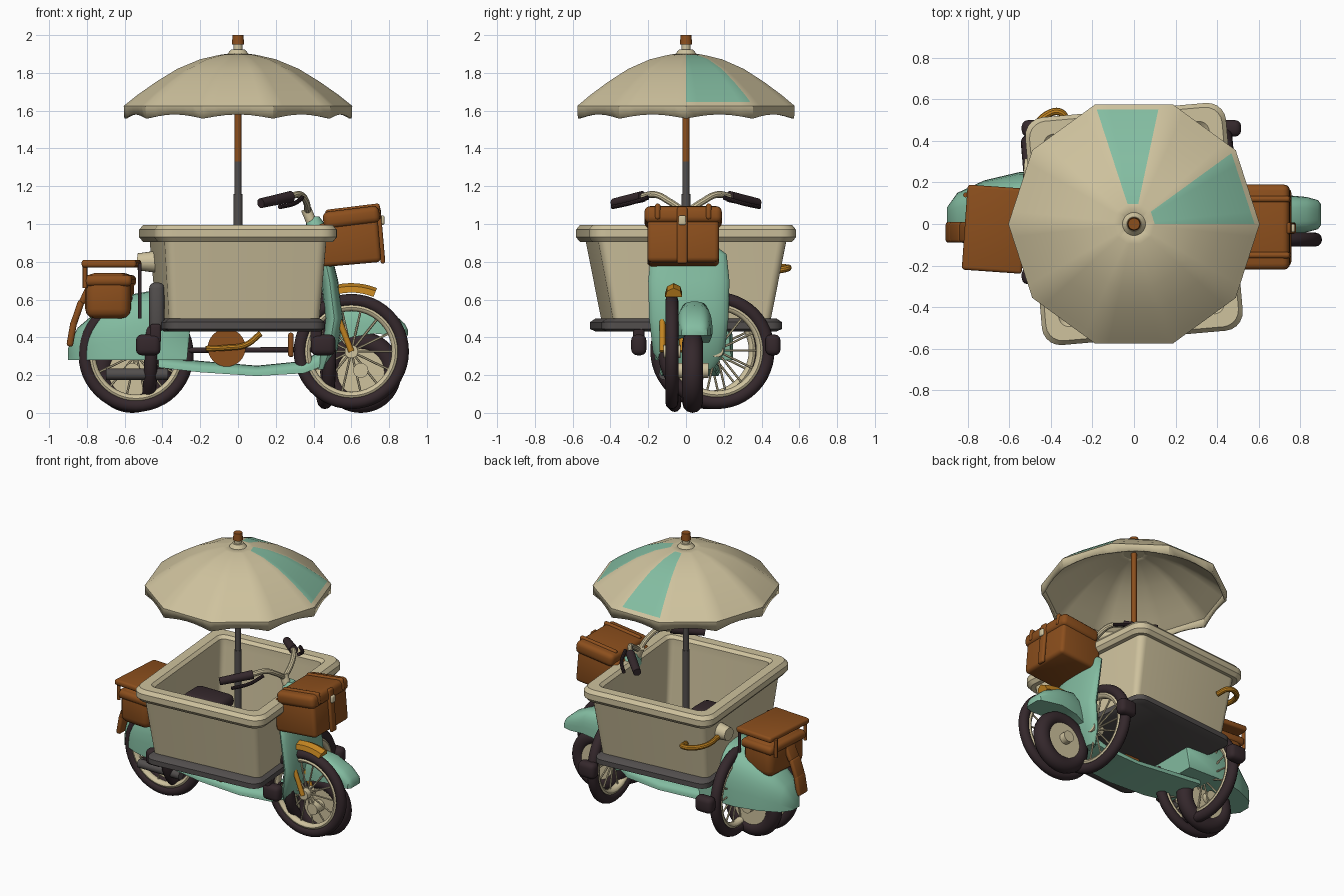
import bpy, bmesh, math
from mathutils import Vector, Matrix, Euler

if "Cube" in bpy.data.objects:
    bpy.data.objects.remove(bpy.data.objects["Cube"])

def mat(name, c):
    m = bpy.data.materials.new(name)
    m.diffuse_color = (*c, 1)
    m.use_nodes = True
    m.node_tree.nodes["Principled BSDF"].inputs["Base Color"].default_value = m.diffuse_color
    return m

CREAM = mat("cream", (0.62, 0.54, 0.34))
TEAL = mat("teal", (0.23, 0.51, 0.36))
BROWN = mat("leather brown", (0.26, 0.077, 0.012))
DARK = mat("dark rubber", (0.035, 0.021, 0.025))
GRAY = mat("grey metal", (0.085, 0.077, 0.075))
GOLD = mat("golden orange", (0.54, 0.23, 0.015))

def add(name, bm, m):
    bmesh.ops.recalc_face_normals(bm, faces=bm.faces)
    me = bpy.data.meshes.new(name)
    bm.to_mesh(me)
    bm.free()
    o = bpy.data.objects.new(name, me)
    me.materials.append(m)
    bpy.context.collection.objects.link(o)
    return o

def box(name, c, s, m, rot=(0, 0, 0), bev=0.015):
    bm = bmesh.new()
    bmesh.ops.create_cube(bm, size=1, matrix=Matrix.Diagonal((*s, 1)))
    bmesh.ops.bevel(bm, geom=bm.edges[:], offset=min(bev, min(s) * 0.45), segments=3, affect='EDGES', profile=0.5)
    bm.transform(Matrix.Translation(c) @ Euler([math.radians(a) for a in rot]).to_matrix().to_4x4())
    return add(name, bm, m)

def rod(name, a, b, r, m, r2=None, n=20):
    a, b = Vector(a), Vector(b)
    bm = bmesh.new()
    q = (b - a).to_track_quat('Z', 'Y').to_matrix().to_4x4()
    bmesh.ops.create_cone(bm, cap_ends=True, segments=n, radius1=r, radius2=r if r2 is None else r2,
                          depth=(b - a).length, matrix=Matrix.Translation((a + b) / 2) @ q)
    return add(name, bm, m)

def tube(name, pts, r, m):
    cu = bpy.data.curves.new(name, 'CURVE')
    cu.dimensions = '3D'
    cu.bevel_depth, cu.bevel_resolution, cu.use_fill_caps = r, 3, True
    sp = cu.splines.new('BEZIER')
    sp.bezier_points.add(len(pts) - 1)
    for p, co in zip(sp.bezier_points, pts):
        p.co = co
        p.handle_left_type = p.handle_right_type = 'AUTO'
    o = bpy.data.objects.new(name, cu)
    bpy.context.collection.objects.link(o)
    cu.materials.append(m)
    bpy.ops.object.select_all(action='DESELECT')
    o.select_set(True)
    bpy.context.view_layer.objects.active = o
    bpy.ops.object.convert(target='MESH')
    return o

def loft(name, rings, m, loop=False):
    bm = bmesh.new()
    R = [[bm.verts.new(p) for p in ring] for ring in rings]
    n = len(R[0])
    for a, b in zip(R, R[1:] + (R[:1] if loop else [])):
        for i in range(n):
            bm.faces.new((a[i], a[(i + 1) % n], b[(i + 1) % n], b[i]))
    if not loop:
        bm.faces.new(R[0])
        bm.faces.new(R[-1])
    return add(name, bm, m)

def torus(name, c, R, r, axis, m, flat=1.0):
    turn = Vector(axis).to_track_quat('Z', 'Y')
    rings = []
    for i in range(48):
        a = i * math.tau / 48
        rings.append([Vector(c) + turn @ Vector(((R + r * math.cos(b)) * math.cos(a), (R + r * math.cos(b)) * math.sin(a),
                      r * flat * math.sin(b))) for b in [j * math.tau / 12 for j in range(12)]])
    return loft(name, rings, m, loop=True)

def wheel(name, c, R, r, axis, hub=0.035, spokes=14):
    c, ax = Vector(c), Vector(axis).normalized()
    torus(name + "_tire", c, R - r, r, ax, DARK)
    torus(name + "_rim", c, R - 2.1 * r, r * 0.6, ax, CREAM, 1.3)
    rod(name + "_hub", c - ax * 0.045, c + ax * 0.045, hub, CREAM)
    turn = ax.to_track_quat('Z', 'Y')
    for i in range(spokes):
        a = i * math.tau / spokes
        rod(name + "_spoke", c, c + turn @ Vector((math.cos(a), math.sin(a), 0)) * (R - 2 * r), 0.006, CREAM, n=6)

def rrect(hx, hy, r, z, turn=math.radians(5), n=5):
    pts = []
    for k, (sx, sy) in enumerate(((1, 1), (-1, 1), (-1, -1), (1, -1))):
        for i in range(n + 1):
            a = (k + i / n) * math.pi / 2
            pts.append(Matrix.Rotation(turn, 3, 'Z') @ Vector((sx * (hx - r) + r * math.cos(a), sy * (hy - r) + r * math.sin(a), z)))
    return pts

def shell(name, cy, secs, m):
    # rounded hood: sections (x, half width, bottom z, top z)
    rings = []
    for x, w, z0, z1 in secs:
        rings.append([(x, cy + w * math.copysign(abs(math.cos(a)) ** 0.6, math.cos(a)), z0 + (z1 - z0) * math.sin(a) ** 0.7)
                      for a in [i * math.pi / 16 for i in range(16)] + [math.pi - 1e-6]])
    return loft(name, rings, m)

# parasol canopy: ten panels, scalloped valance, two teal panels
prof = [(0.03, 1.905), (0.1, 1.895), (0.2, 1.872), (0.32, 1.822), (0.43, 1.755), (0.53, 1.685), (0.58, 1.645), (0.605, 1.625), (0.602, 1.558)]
bm = bmesh.new()
rows = []
for k, (r, z) in enumerate(prof):
    row = []
    for i in range(60):
        u = (i % 6) / 6
        chord = math.cos(math.pi / 10) / math.cos((u - 0.5) * math.pi / 5)
        dz = 0.022 * math.sin(math.pi * u) if k == len(prof) - 1 else 0
        a = math.radians(i * 6)
        row.append(bm.verts.new((r * chord * math.cos(a), r * chord * math.sin(a), z + dz)))
    rows.append(row)
for k in range(len(rows) - 1):
    for i in range(60):
        j = (i + 1) % 60
        f = bm.faces.new((rows[k][i], rows[k + 1][i], rows[k + 1][j], rows[k][j]))
        if 1 <= k <= 5 and (0 <= i < 6 or 13 <= i < 18):
            f.material_index = 1
canopy = add("parasol_canopy", bm, CREAM)
for m in (TEAL, CREAM, CREAM):
    canopy.data.materials.append(m)
mod = canopy.modifiers.new("cloth", 'SOLIDIFY')
mod.thickness, mod.offset, mod.material_offset, mod.material_offset_rim = 0.014, -1, 2, 2

# parasol pole and finial
rod("pole_sleeve", (0, 0, 0.46), (0, 0, 1.16), 0.024, GRAY)
rod("pole_middle", (0, 0, 1.16), (0, 0, 1.33), 0.018, GRAY)
rod("pole_top", (0, 0, 1.33), (0, 0, 1.9), 0.018, BROWN)
rod("canopy_cap", (0, 0, 1.885), (0, 0, 1.925), 0.07, CREAM, 0.035)
rod("finial_neck", (0, 0, 1.92), (0, 0, 1.96), 0.024, CREAM)
rod("finial", (0, 0, 1.95), (0, 0, 2.0), 0.033, BROWN, 0.028)

# open cargo tub with rolled rim, and its tray
loft("cargo_tub", [rrect(*p) for p in (
    (0.37, 0.40, 0.03, 0.50), (0.40, 0.42, 0.04, 0.50), (0.43, 0.50, 0.05, 0.91), (0.465, 0.53, 0.08, 0.905), (0.485, 0.55, 0.09, 0.93),
    (0.485, 0.55, 0.09, 0.97), (0.465, 0.53, 0.08, 0.995), (0.40, 0.465, 0.05, 0.995), (0.38, 0.445, 0.04, 0.975), (0.38, 0.445, 0.04, 0.92),
    (0.37, 0.40, 0.03, 0.52))], CREAM, loop=True)
loft("tub_tray", [rrect(*p) for p in ((0.40, 0.45, 0.06, 0.43), (0.425, 0.48, 0.07, 0.445), (0.425, 0.48, 0.07, 0.48), (0.40, 0.45, 0.06, 0.50))], GRAY)
tube("tub_handle", [(-0.47, 0.3, 0.78), (-0.475, 0.45, 0.775), (-0.42, 0.525, 0.77), (-0.35, 0.535, 0.765), (-0.32, 0.46, 0.75)], 0.018, GOLD)
rod("handle_socket", (-0.42, 0.26, 0.80), (-0.53, 0.27, 0.80), 0.06, CREAM, 0.045)

# side wheels of the cart, with brackets and mudguards
side = (math.cos(math.radians(5)), math.sin(math.radians(5)), 0)
for nm, x, y in (("right", 0.46, 0.16), ("left", -0.485, 0.12)):
    wheel(nm + "_cart_wheel", (x, y, 0.33), 0.31, 0.036, side)
    for yy in (-0.25, 0.46):
        box(nm + "_bracket", (x * 0.98, yy, 0.36), (0.13, 0.08, 0.11), DARK, bev=0.03)
    box(nm + "_bracket_arm", (x * 0.9, -0.25, 0.42), (0.06, 0.06, 0.1), DARK)
box("left_mudguard", (-0.43, -0.2, 0.56), (0.08, 0.12, 0.26), GRAY, bev=0.03)

# bicycle wheels and smaller scooter wheels
wheel("front_bike_wheel", (0.6, -0.075, 0.325), 0.305, 0.034, (0, 1, 0))
wheel("rear_bike_wheel", (-0.54, -0.06, 0.31), 0.305, 0.034, (0, 1, 0))
for nm, x in (("front", 0.65), ("rear", -0.56)):
    torus(nm + "_scooter_tire", (x, 0.035, 0.215), 0.16, 0.055, (0, 1, 0), DARK)
    rod(nm + "_scooter_disc", (x, -0.005, 0.215), (x, 0.075, 0.215), 0.125, CREAM, n=32)
    rod(nm + "_scooter_hub", (x, -0.09, 0.225), (x, 0.12, 0.225), 0.04, CREAM)

# scooter bodywork
shell("rear_cowl", 0.04, [(-0.9, 0.04, 0.28, 0.34), (-0.85, 0.11, 0.28, 0.45), (-0.72, 0.17, 0.28, 0.56), (-0.55, 0.21, 0.28, 0.63),
      (-0.27, 0.2, 0.28, 0.68), (-0.25, 0.18, 0.48, 0.69), (-0.03, 0.11, 0.52, 0.68)], TEAL)
shell("front_fender", 0.045, [(0.5, 0.07, 0.36, 0.52), (0.6, 0.09, 0.40, 0.59), (0.72, 0.095, 0.42, 0.57), (0.83, 0.085, 0.41, 0.52),
      (0.885, 0.07, 0.41, 0.47), (0.9, 0.05, 0.41, 0.44)], TEAL)
loft("leg_shield", [[(cx + t * math.cos(a), 0.015 + w * math.copysign(abs(math.sin(a)) ** 0.7, math.sin(a)), z)
                     for a in [i * math.tau / 24 for i in range(24)]]
     for cx, t, w, z in ((0.45, 0.03, 0.13, 0.23), (0.48, 0.045, 0.19, 0.32), (0.51, 0.05, 0.21, 0.5), (0.485, 0.045, 0.215, 0.7),
                         (0.455, 0.04, 0.2, 0.84), (0.44, 0.05, 0.12, 0.9), (0.41, 0.05, 0.06, 1.0), (0.40, 0.03, 0.03, 1.04))], TEAL)
shell("floorboard", 0.02, [(-0.42, 0.15, 0.24, 0.30), (-0.2, 0.16, 0.215, 0.275), (0.1, 0.15, 0.195, 0.25), (0.35, 0.14, 0.21, 0.275),
      (0.48, 0.1, 0.26, 0.36)], TEAL)
box("seat", (-0.22, -0.02, 0.75), (0.3, 0.2, 0.09), DARK, bev=0.04)
rod("exhaust", (-0.7, -0.115, 0.205), (-0.37, -0.115, 0.205), 0.03, GRAY)

# handlebar with grips
rod("steering_stem", (0.41, 0, 0.96), (0.36, 0, 1.08), 0.028, CREAM)
for s in (-1, 1):
    tube("handlebar", [(0.37, 0, 1.06), (0.36, s * 0.09, 1.12), (0.33, s * 0.16, 1.155), (0.26, s * 0.25, 1.14)], 0.018, CREAM)
    rod("grip", (0.28, s * 0.23, 1.145), (0.12, s * 0.38, 1.11), 0.03, DARK, 0.026)
    tube("brake_lever", [(0.34, s * 0.2, 1.14), (0.3, s * 0.3, 1.11), (0.22, s * 0.39, 1.09)], 0.012, DARK)

# pedal drive and front fork
rod("chain_disc", (-0.06, -0.12, 0.345), (-0.06, -0.09, 0.345), 0.1, BROWN, n=32)
tube("crank", [(-0.17, -0.15, 0.34), (-0.06, -0.14, 0.345), (0.04, -0.13, 0.36), (0.12, -0.12, 0.42)], 0.016, GOLD)
rod("chain", (-0.54, -0.08, 0.33), (0.4, -0.08, 0.335), 0.014, DARK)
box("frame_bracket", (0.28, -0.09, 0.36), (0.03, 0.06, 0.13), BROWN)
for s in (-0.125, -0.02):
    rod("fork", (0.52, s, 0.53), (0.6, s, 0.325), 0.016, GOLD)
# curved cap over the front bicycle wheel
loft("front_mudguard", [[(0.6 + r * math.sin(t), -0.065 + w, 0.325 + r * math.cos(t))
     for r, w in ((0.312, -0.045), (0.345, -0.035), (0.362, 0), (0.345, 0.035), (0.312, 0.045))]
     for t in [math.radians(d) for d in range(-20, 23, 6)]], GOLD)

# front luggage
box("front_bag", (0.59, -0.015, 0.90), (0.32, 0.38, 0.23), BROWN, (0, -5, 0), 0.025)
box("front_bag_lid", (0.60, -0.015, 1.035), (0.3, 0.41, 0.09), BROWN, (0, -7, 0), 0.03)
box("front_bag_strap", (0.755, -0.02, 0.94), (0.025, 0.055, 0.3), BROWN, (0, -5, 0))
for s in (-0.15, 0.12):
    box("front_bag_belt", (0.61, s, 1.05), (0.29, 0.03, 0.085), BROWN, (0, -7, 0))
box("front_bag_clasp", (0.765, -0.02, 1.02), (0.02, 0.04, 0.05), CREAM)

# rear luggage, rack and mudflap
box("rear_bag_lid", (-0.67, -0.025, 0.79), (0.29, 0.41, 0.04), BROWN, (0, 0, -4))
box("rear_bag", (-0.68, -0.02, 0.62), (0.24, 0.36, 0.24), BROWN, (0, 0, -4), 0.05)
box("rear_bag_flap", (-0.68, -0.02, 0.70), (0.26, 0.38, 0.06), BROWN, (0, 0, -4), 0.025)
for s in (-0.19, 0.14):
    rod("rack_post", (-0.52, s, 0.5), (-0.52, s, 0.79), 0.01, DARK)
    rod("rack_post_rear", (-0.81, s, 0.66), (-0.81, s, 0.79), 0.012, BROWN)
for x, z, tilt in ((-0.80, 0.64, 25), (-0.85, 0.53, 19), (-0.88, 0.42, 10)):
    box("rear_mudflap", (x, -0.04, z), (0.035, 0.1, 0.14), BROWN, (0, tilt, 0))

# smooth shading with sharp edges kept
bpy.ops.object.select_all(action='SELECT')
bpy.context.view_layer.objects.active = canopy
bpy.ops.object.shade_smooth_by_angle(angle=math.radians(35))
